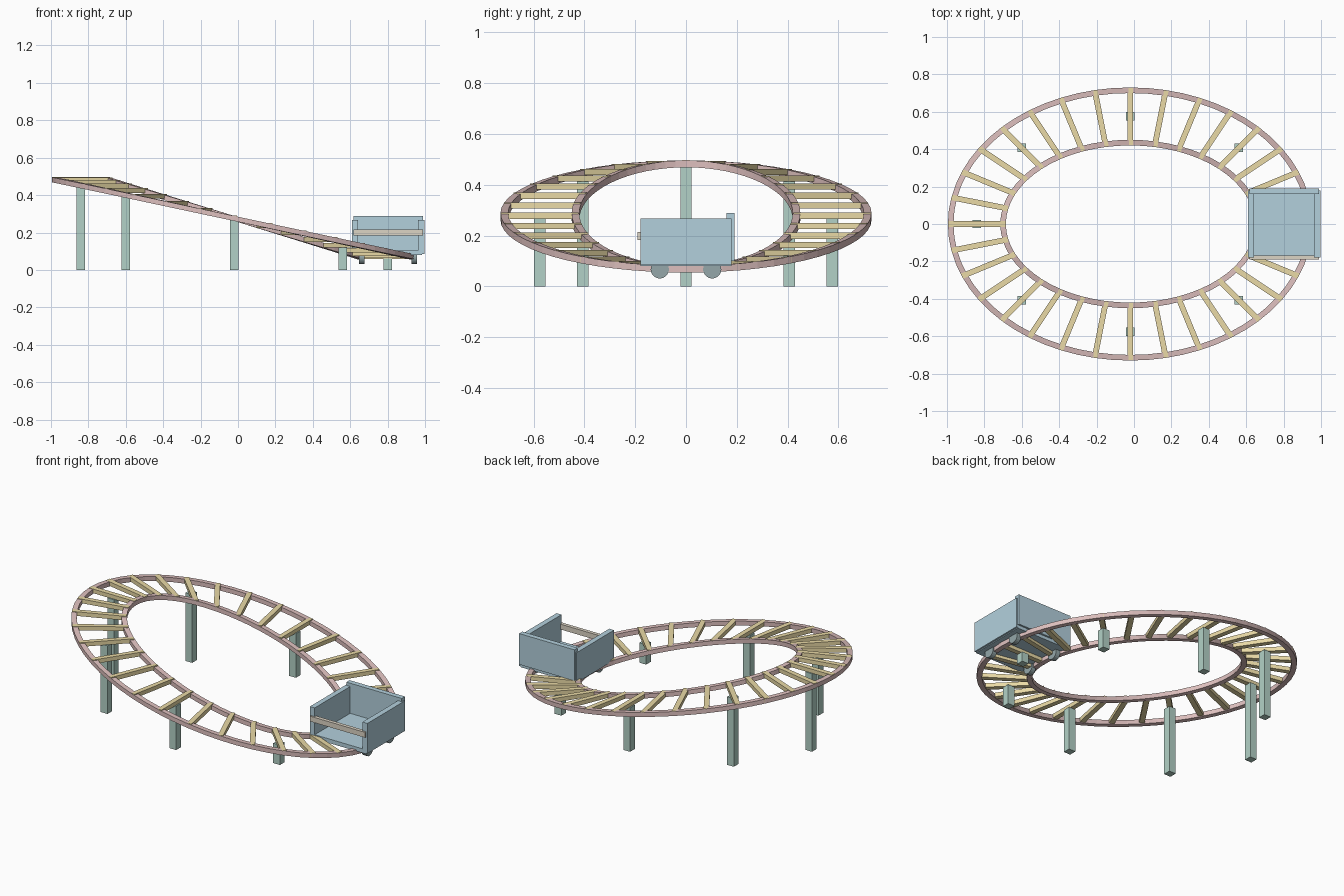
import bpy, bmesh, math
from mathutils import Vector, Matrix

if "Cube" in bpy.data.objects:
    bpy.data.objects.remove(bpy.data.objects["Cube"])

CX, CZ, AMP = -0.02, 0.275, 0.207   # track centre, mid height, slope amplitude
A, B, HALF = 0.82, 0.575, 0.14      # mid-line radii and half gauge


def material(name, rgb):
    m = bpy.data.materials.new(name)
    m.diffuse_color = (*rgb, 1)
    m.use_nodes = True
    m.node_tree.nodes["Principled BSDF"].inputs["Base Color"].default_value = m.diffuse_color
    return m


PINK = material("rail_pink", (0.72, 0.52, 0.51))
YELLOW = material("tie_yellow", (0.82, 0.70, 0.38))
GREEN = material("post_green", (0.45, 0.64, 0.57))
BLUE = material("cart_blue", (0.45, 0.63, 0.72))
BEIGE = material("bar_beige", (0.72, 0.66, 0.56))
DARK = material("wheel_dark", (0.30, 0.39, 0.40))


def finish(name, bm, mat):
    bmesh.ops.recalc_face_normals(bm, faces=bm.faces)
    me = bpy.data.meshes.new(name)
    bm.to_mesh(me)
    bm.free()
    me.materials.append(mat)
    ob = bpy.data.objects.new(name, me)
    bpy.context.collection.objects.link(ob)
    return ob


def box(name, lo, hi, mat):
    lo, hi = Vector(lo), Vector(hi)
    bm = bmesh.new()
    m = Matrix.Translation((lo + hi) / 2) @ Matrix.Diagonal((*(hi - lo), 1))
    bmesh.ops.create_cube(bm, size=1, matrix=m)
    return finish(name, bm, mat)


def track_point(t, off):
    return Vector((CX + (A + off) * math.cos(t), (B + off) * math.sin(t),
                   CZ - AMP * math.cos(t)))


def rail(name, off, n=64, w=0.015, h=0.0135):
    bm = bmesh.new()
    rings = []
    for i in range(n):
        t = 2 * math.pi * i / n
        p = track_point(t, off)
        out = Vector(((B + off) * math.cos(t), (A + off) * math.sin(t), 0)).normalized()
        rings.append([bm.verts.new(p + out * w * sx + Vector((0, 0, h * sz)))
                      for sx, sz in ((-1, -1), (1, -1), (1, 1), (-1, 1))])
    for i in range(n):
        a, b = rings[i], rings[(i + 1) % n]
        for j in range(4):
            k = (j + 1) % 4
            bm.faces.new((a[j], b[j], b[k], a[k]))
    return finish(name, bm, PINK)


# Sloping oval track rails
rail("outer_rail", HALF)
rail("inner_rail", -HALF)

# Level cross ties
for i in range(32):
    t = 2 * math.pi * i / 32
    p, q = track_point(t, -HALF), track_point(t, HALF)
    d = q - p
    m = (Matrix.Translation((p + q) / 2 + Vector((0, 0, 0.003)))
         @ Matrix.Rotation(math.atan2(d.y, d.x), 4, 'Z')
         @ Matrix.Diagonal((d.length + 0.025, 0.03, 0.025, 1)))
    bm = bmesh.new()
    bmesh.ops.create_cube(bm, size=1, matrix=m)
    finish(f"tie_{i + 1}", bm, YELLOW)

# Square support posts
for i in range(8):
    p = track_point(math.pi * i / 4, 0)
    s = 0.0225
    box(f"support_post_{i + 1}", (p.x - s, p.y - s, 0), (p.x + s, p.y + s, p.z - 0.008), GREEN)

# Open-fronted cart
box("cart_floor", (0.62, -0.18, 0.08), (0.985, 0.18, 0.105), BLUE)
box("cart_left_wall", (0.61, -0.18, 0.085), (0.642, 0.18, 0.268), BLUE)
box("cart_right_wall", (0.963, -0.18, 0.085), (0.996, 0.18, 0.268), BLUE)
box("cart_back", (0.617, 0.16, 0.1), (0.988, 0.191, 0.288), BLUE)
box("safety_bar", (0.617, -0.19, 0.183), (0.988, -0.168, 0.215), BEIGE)

# Wheels over the two rails
for x in (0.662, 0.942):
    for y in (-0.103, 0.103):
        bm = bmesh.new()
        m = Matrix.Translation((x, y, 0.067)) @ Matrix.Rotation(math.pi / 2, 4, 'Y')
        bmesh.ops.create_cone(bm, cap_ends=True, segments=20, radius1=0.036,
                              radius2=0.036, depth=0.028, matrix=m)
        finish("cart_wheel", bm, DARK)
